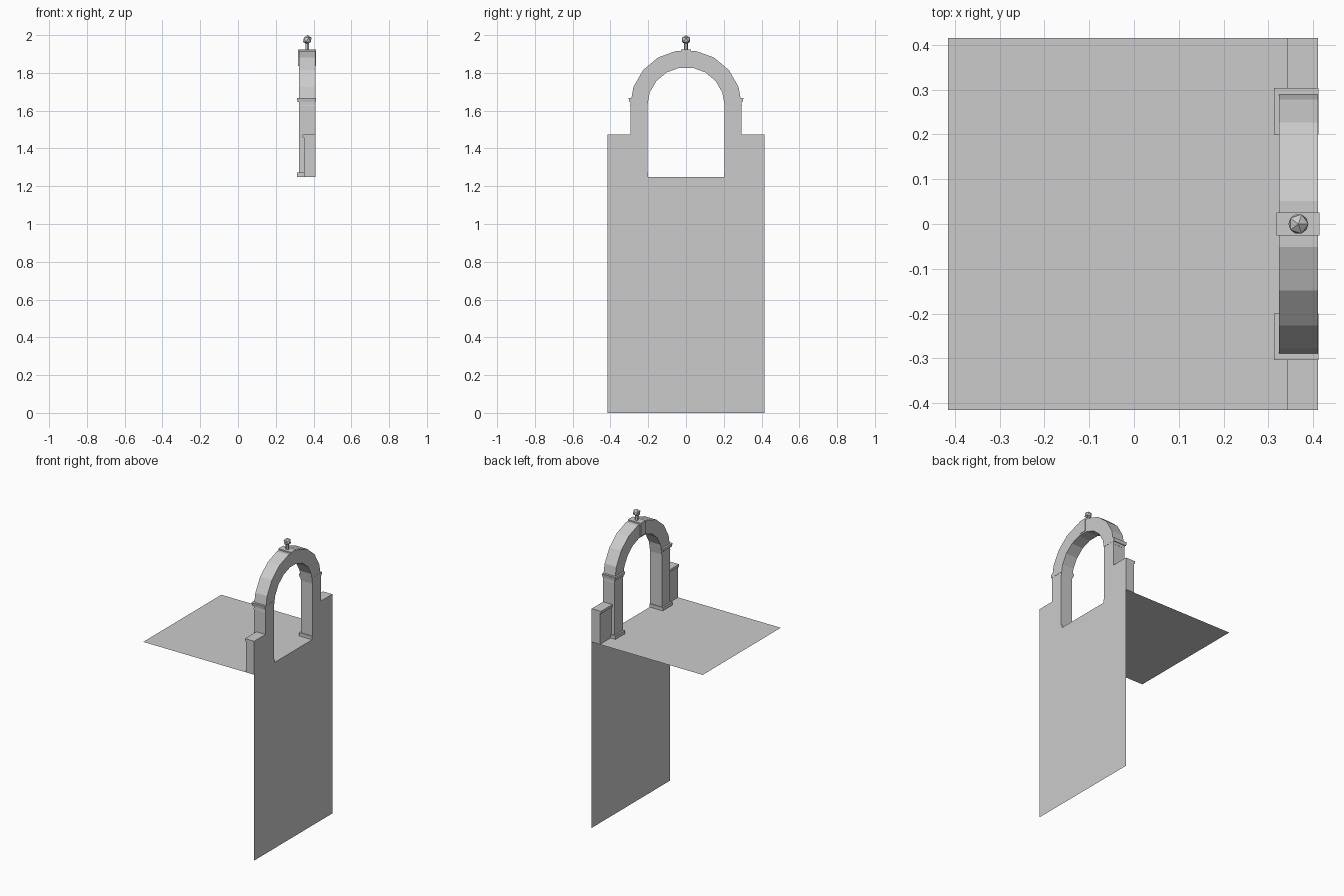
import bpy, bmesh, math

cube = bpy.data.objects.get("Cube")
if cube:
    bpy.data.objects.remove(cube)

GREY = (0.6, 0.6, 0.6, 1)
stone = bpy.data.materials.new("grey_stone")
stone.use_nodes = True
stone.diffuse_color = GREY
stone.node_tree.nodes["Principled BSDF"].inputs["Base Color"].default_value = GREY

FLOOR = 1.25     # walkway level
FACE = 0.411     # outer wall plane
HALF = 0.415     # half width of wall and floor
SPRING = 1.625   # arch centre height


def finish(name, bm, fix_normals=True):
    if fix_normals:
        bmesh.ops.recalc_face_normals(bm, faces=bm.faces)
    mesh = bpy.data.meshes.new(name)
    bm.to_mesh(mesh)
    bm.free()
    mesh.materials.append(stone)
    obj = bpy.data.objects.new(name, mesh)
    bpy.context.collection.objects.link(obj)
    return obj


def quad(bm, points):
    bm.faces.new([bm.verts.new(p) for p in points])


def box(name, x, y, z, taper=0.0):
    """Box from ranges; taper pulls the bottom in on the inner side and both ends."""
    bm = bmesh.new()
    bmesh.ops.create_cube(bm, size=1)
    for v in bm.verts:
        low = v.co.z < 0
        t = taper if low else 0
        v.co = (x[1] if v.co.x > 0 else x[0] + t,
                y[1] - t if v.co.y > 0 else y[0] + t,
                z[0] if low else z[1])
    return finish(name, bm)


# Tall outer wall below the walkway
bm = bmesh.new()
quad(bm, [(FACE, -HALF, 0), (FACE, HALF, 0), (FACE, HALF, FLOOR), (FACE, -HALF, FLOOR)])
finish("outer_wall", bm, False)

# Walkway slab
bm = bmesh.new()
quad(bm, [(-HALF, -HALF, FLOOR), (FACE, -HALF, FLOOR), (FACE, HALF, FLOOR), (-HALF, HALF, FLOOR)])
finish("floor", bm, False)

# Paving: a grid of tiles, some of them halved along x or y
PITCH = 0.207
GAP = 0.005
halved = {(1, 3): "x", (2, 3): "y", (1, 2): "y", (0, 1): "y", (0, 0): "x"}
bm = bmesh.new()
for col in range(4):
    for row in range(4):
        cut = halved.get((col, row))
        nx, ny = (2 if cut == "x" else 1), (2 if cut == "y" else 1)
        w, d = PITCH / nx, PITCH / ny
        for i in range(nx):
            for j in range(ny):
                x0 = -HALF + col * PITCH + i * w
                y0 = -HALF + row * PITCH + j * d
                a, b = x0 + GAP, x0 + w - GAP
                c, e = y0 + GAP, y0 + d - GAP
                z = FLOOR + 0.001
                quad(bm, [(a, c, z), (b, c, z), (b, e, z), (a, e, z)])
finish("paving_tiles", bm, False)

# Mirrored pillars, mouldings and parapet blocks
for side, s in (("front", -1), ("back", 1)):
    def span(a, b):
        return tuple(sorted((s * a, s * b)))
    box(side + "_pillar", (0.324, FACE), span(0.205, 0.295), (FLOOR, 1.65))
    box(side + "_pillar_base", (0.313, FACE), span(0.2, 0.303), (FLOOR, 1.273))
    box(side + "_capital", (0.312, FACE + 0.001), span(0.2, 0.304), (1.645, 1.667), 0.004)
    box(side + "_parapet", (0.349, FACE), span(0.29, HALF), (FLOOR, 1.46))
    box(side + "_parapet_cap", (0.342, FACE), span(0.29, HALF), (1.458, 1.475))

# Faceted round arch
SEGMENTS = 9
bm = bmesh.new()
rings = []
for i in range(SEGMENTS + 1):
    a = math.pi * i / SEGMENTS
    rings.append([bm.verts.new((x, r * math.cos(a), SPRING + r * math.sin(a)))
                  for x, r in ((0.324, 0.205), (FACE, 0.205), (FACE, 0.296), (0.324, 0.296))])
for p, q in zip(rings, rings[1:]):
    for k in range(4):
        n = (k + 1) % 4
        bm.faces.new((p[k], p[n], q[n], q[k]))
bm.faces.new(rings[0])
bm.faces.new(rings[-1])
finish("arch", bm)

# Keystone, neck and faceted finial
box("keystone", (0.318, 0.414), (-0.026, 0.026), (1.836, 1.925))
bm = bmesh.new()
bmesh.ops.create_cone(bm, cap_ends=True, segments=6, radius1=0.01, radius2=0.01, depth=0.035)
finish("finial_neck", bm).location = (0.367, 0, 1.94)
bm = bmesh.new()
bmesh.ops.create_icosphere(bm, subdivisions=1, radius=0.025)
finish("finial", bm).location = (0.367, 0, 1.975)
